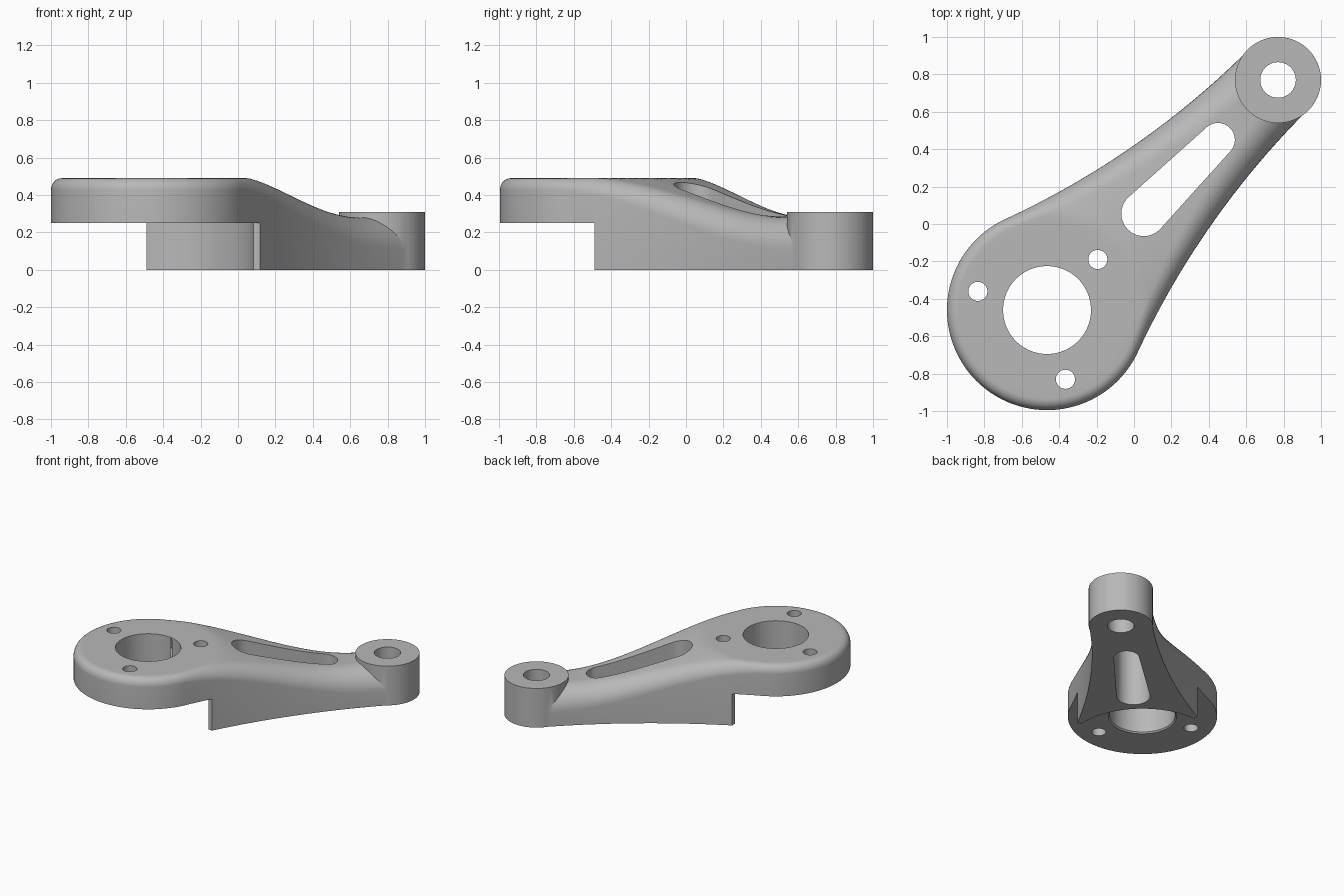
import bpy, bmesh
from math import sin, cos, pi, atan2, sqrt, hypot, radians
from mathutils import Matrix, Vector

cube = bpy.data.objects.get("Cube")
if cube:
    bpy.data.objects.remove(cube, do_unlink=True)

# Main dimensions, in a frame with u along the arm and the large hub at its origin
HUB = Vector((-0.465, -0.46, 0))
BOSS = Vector((0.77, 0.77, 0))
SPAN = (BOSS - HUB).length
TURN = atan2(BOSS.y - HUB.y, BOSS.x - HUB.x)
PLACE = Matrix.Translation(HUB) @ Matrix.Rotation(TURN, 4, 'Z')
HUB_R, TIP_W, HUB_TOP = 0.535, 0.226, 0.49

grey = bpy.data.materials.new("matte grey")
grey.use_nodes = True
grey.diffuse_color = (0.48, 0.48, 0.48, 1)
grey.node_tree.nodes["Principled BSDF"].inputs["Base Color"].default_value = grey.diffuse_color


def finish(bm, name, matrix):
    bmesh.ops.remove_doubles(bm, verts=bm.verts, dist=1e-5)
    bmesh.ops.recalc_face_normals(bm, faces=bm.faces)
    bm.transform(matrix)
    mesh = bpy.data.meshes.new(name)
    bm.to_mesh(mesh)
    bm.free()
    mesh.materials.append(grey)
    obj = bpy.data.objects.new(name, mesh)
    bpy.context.collection.objects.link(obj)
    return obj


def cylinder(name, u, v, r, z0, z1, r_top=None, matrix=PLACE):
    bm = bmesh.new()
    bmesh.ops.create_cone(bm, cap_ends=True, segments=96, radius1=r,
                          radius2=r if r_top is None else r_top, depth=z1 - z0,
                          matrix=Matrix.Translation((u, v, (z0 + z1) / 2)))
    return finish(bm, name, matrix)


def prism(name, outline, z0, z1, matrix):
    bm = bmesh.new()
    face = bm.faces.new([bm.verts.new((x, y, z0)) for x, y in outline])
    side = bmesh.ops.extrude_face_region(bm, geom=[face])
    bmesh.ops.translate(bm, vec=(0, 0, z1 - z0),
                        verts=[g for g in side["geom"] if isinstance(g, bmesh.types.BMVert)])
    return finish(bm, name, matrix)


def combine(target, tool, operation):
    mod = target.modifiers.new(tool.name, 'BOOLEAN')
    mod.operation, mod.object, mod.solver = operation, tool, 'EXACT'
    bpy.context.view_layer.objects.active = target
    bpy.ops.object.modifier_apply(modifier=mod.name)
    bpy.data.objects.remove(tool, do_unlink=True)


# Flank: one large arc tangent to the hub and parallel to the arm at the boss
FLANK_R = (SPAN**2 + TIP_W**2 - HUB_R**2) / (2 * (HUB_R - TIP_W))
FLANK_V = TIP_W + FLANK_R
TANGENT = atan2(FLANK_V, SPAN)


def top_height(u, v):
    t = min(max((hypot(u, v) - 0.52) / 0.98, 0), 1)
    return 0.28 + (HUB_TOP - 0.28) * (1 - t)**2 * (1 + 0.9 * t)


def column(edge, foot, fillet):
    """Points from the base up over the rounded edge and in to the spine."""
    length = hypot(foot[0] - edge[0], foot[1] - edge[1])
    steps = [(fillet * (1 - cos(a)), fillet * (1 - sin(a)))
             for a in (k * pi / 20 for k in range(11))]
    steps += [(fillet + (length - fillet) * k / 12, 0) for k in range(1, 13)]
    pts = [(edge[0], edge[1], 0)]
    for d, drop in steps:
        u = edge[0] + (foot[0] - edge[0]) * d / length
        v = edge[1] + (foot[1] - edge[1]) * d / length
        pts.append((u, v, top_height(u, v) - drop))
    return pts


# Body: hub and arm as one lofted skin
half = []
for k in range(41):
    a = pi + (TANGENT - pi) * k / 40
    half.append(column((HUB_R * cos(a), HUB_R * sin(a)), (0, 0), 0.06))
start = HUB_R * cos(TANGENT)
for k in range(1, 41):
    u = start + (SPAN - start) * k / 40
    v = FLANK_V - sqrt(FLANK_R**2 - (SPAN - u)**2)
    s = FLANK_V / (FLANK_V - v)
    foot = (SPAN + (u - SPAN) * s, 0)
    half.append(column((u, v), foot, 0.06 + 0.12 * k / 40))
mirrored = [[(u, -v, z) for u, v, z in col] for col in half[:0:-1]]

bm = bmesh.new()
cols = [[bm.verts.new(p) for p in col] for col in mirrored + half]
for a, b in zip(cols, cols[1:]):
    for i in range(len(a) - 1):
        bm.faces.new((a[i], b[i], b[i + 1], a[i + 1]))
bm.faces.new([c[0] for c in cols])
bm.faces.new(cols[-1] + cols[0][::-1])
body = finish(bm, "lever_arm", PLACE)

# Small boss at the arm's end
combine(body, cylinder("boss", SPAN, 0, 0.23, 0, 0.31), 'UNION')

# Undercut below the hub, with blunted horn tips
combine(body, cylinder("undercut", 0, 0, 0.55, -0.2, 0.25), 'DIFFERENCE')
tip = [(-0.2, -2), (2, -2), (2, -0.49), (-0.2, -0.49)]
combine(body, prism("tip_cut_left", tip, -0.2, 0.25, Matrix()), 'DIFFERENCE')
combine(body, prism("tip_cut_right", [(y, x) for x, y in tip], -0.2, 0.25, Matrix()), 'DIFFERENCE')

# Bores and bolt holes
combine(body, cylinder("hub_bore", 0, 0, 0.235, -1, 1), 'DIFFERENCE')
combine(body, cylinder("bore_chamfer", 0, 0, 0.26, 0.235, 0.265, 0.23), 'DIFFERENCE')
combine(body, cylinder("boss_bore", SPAN, 0, 0.095, -1, 1), 'DIFFERENCE')
for k in range(3):
    a = radians(120 * k)
    combine(body, cylinder("bolt_hole", 0.383 * cos(a), 0.383 * sin(a), 0.051, -1, 1), 'DIFFERENCE')

# Tapered slot through the arm
WIDE, NARROW, R1, R2 = 0.73, 1.29, 0.12, 0.09
lean = atan2(sqrt((NARROW - WIDE)**2 - (R1 - R2)**2), R1 - R2)
slot = []
for centre, r, a0, a1 in ((NARROW, R2, -lean, lean), (WIDE, R1, lean, 2 * pi - lean)):
    for k in range(25):
        a = a0 + (a1 - a0) * k / 24
        slot.append((centre + r * cos(a), r * sin(a)))
combine(body, prism("slot", slot, -1, 1, PLACE), 'DIFFERENCE')

# Smooth curved walls, keep machined edges crisp
bpy.ops.object.select_all(action='DESELECT')
body.select_set(True)
bpy.context.view_layer.objects.active = body
bpy.ops.object.shade_smooth_by_angle(angle=radians(30))
